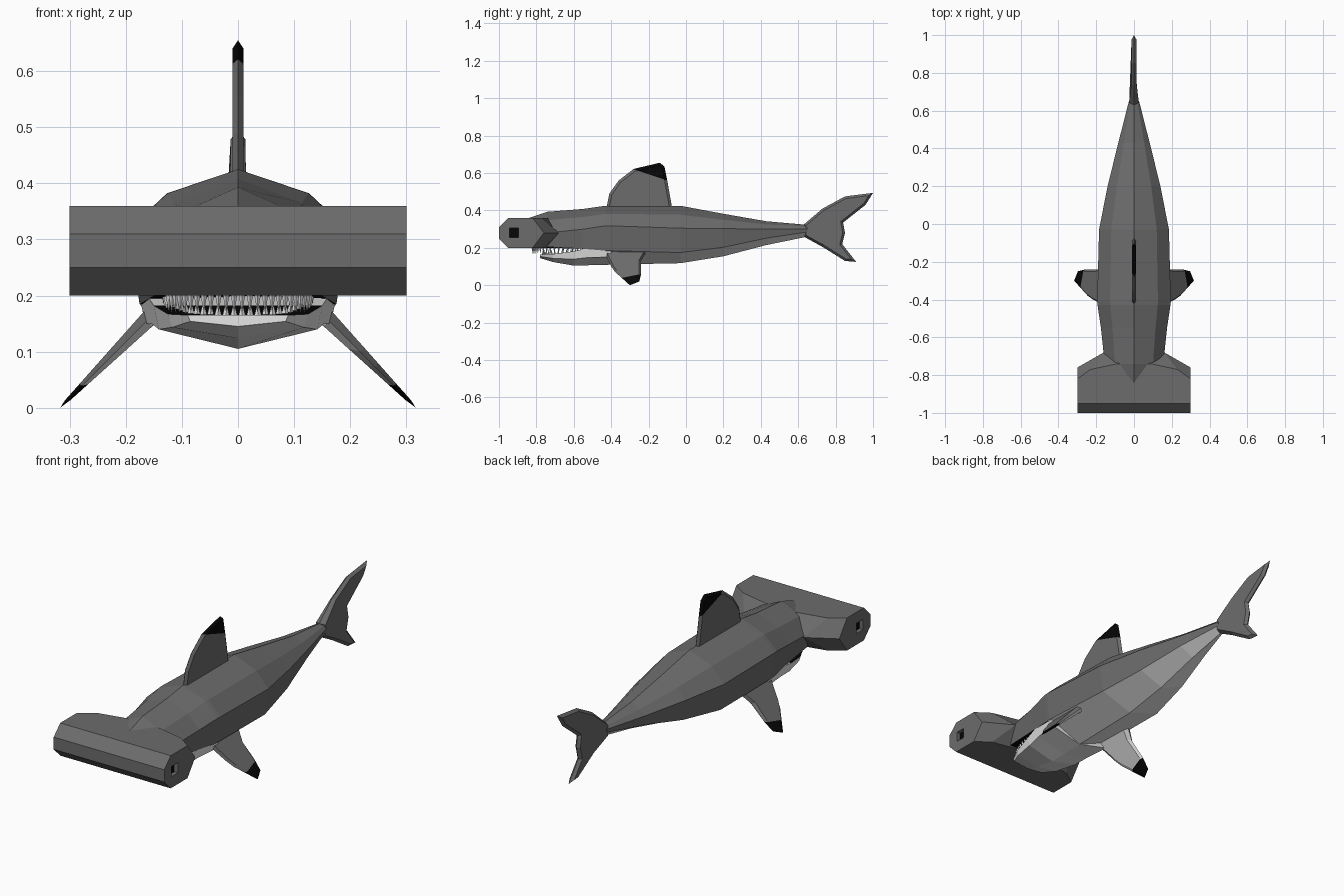
import bpy, bmesh, math
from mathutils import Vector

if "Cube" in bpy.data.objects:
    bpy.data.objects.remove(bpy.data.objects["Cube"])


def material(name, value):
    m = bpy.data.materials.new(name)
    m.use_nodes = True
    color = (value, value, value, 1)
    m.diffuse_color = color
    m.node_tree.nodes["Principled BSDF"].inputs["Base Color"].default_value = color
    return m


GREY, BELLY, BLACK = range(3)
MATERIALS = [material("skin grey", 0.15), material("belly and tooth white", 0.8),
             material("black", 0.002)]


def finish(name, bm):
    bmesh.ops.recalc_face_normals(bm, faces=bm.faces)
    mesh = bpy.data.meshes.new(name)
    bm.to_mesh(mesh)
    bm.free()
    for m in MATERIALS:
        mesh.materials.append(m)
    obj = bpy.data.objects.new(name, mesh)
    bpy.context.collection.objects.link(obj)
    return obj


def loft(name, rings, rule):
    """Skin closed rings; rule(ring, side) picks the material, side None is a cap."""
    bm = bmesh.new()
    loops = [[bm.verts.new(p) for p in r] for r in rings]
    n = len(loops[0])
    for i in range(len(loops) - 1):
        a, b = loops[i], loops[i + 1]
        for j in range(n):
            k = (j + 1) % n
            bm.faces.new((a[j], a[k], b[k], b[j])).material_index = rule(i, j)
    bm.faces.new(loops[0]).material_index = rule(0, None)
    bm.faces.new(loops[-1]).material_index = rule(len(loops) - 1, None)
    return finish(name, bm)


def blade(outline, half, rim):
    """Thin fin in the y-z plane with a wedge-shaped rim."""
    bm = bmesh.new()
    face = bm.faces.new([bm.verts.new((0, y, z)) for y, z in outline])
    bm.normal_update()
    sign = 1 if face.normal.x > 0 else -1
    bmesh.ops.inset_region(bm, faces=[face], thickness=rim, use_boundary=True,
                           use_even_offset=True)
    for v in face.verts:
        v.co.x = half * sign
    bmesh.ops.mirror(bm, geom=bm.verts[:] + bm.edges[:] + bm.faces[:],
                     axis='X', merge_dist=0.0005)
    bmesh.ops.recalc_face_normals(bm, faces=bm.faces)
    bm.normal_update()
    return bm


def paint_tip(bm, a, b, outward):
    """Cut the blade along the line a-b and blacken the outer side."""
    a = Vector((0, *a))
    d = Vector((0, *b)) - a
    normal = Vector((0, -d.z, d.y))
    if normal.z * outward < 0:
        normal.negate()
    bmesh.ops.bisect_plane(bm, geom=bm.verts[:] + bm.edges[:] + bm.faces[:],
                           plane_co=a, plane_no=normal, dist=0.0001)
    for f in bm.faces:
        if (f.calc_center_median() - a).dot(normal) > 0:
            f.material_index = BLACK


# Body: y, half width, top, side height, belly line height, bottom
stations = [
    (-.84, .13, .36, .28, .21, .205), (-.74, .155, .393, .28, .205, .2),
    (-.55, .175, .408, .3, .195, .2), (-.43, .193, .425, .318, .185, .2),
    (-.41, .195, .425, .318, .185, .11), (-.03, .185, .425, .305, .175, .118),
    (.2, .14, .382, .303, .203, .155), (.43, .083, .342, .3, .252, .215),
    (.65, .027, .323, .302, .285, .26)]
rings = []
for y, w, top, side, low, bottom in stations:
    right = [(.65 * w, y, side + .6 * (top - side)), (w, y, side), (.9 * w, y, low)]
    left = [(-x, y, z) for x, y, z in reversed(right)]
    rings.append([(0, y, top)] + right + [(0, y, bottom)] + left)


def body_color(i, j):
    if j not in (3, 4):
        return GREY
    return BLACK if i < 3 else BELLY


loft("body", rings, body_color)

# Lower jaw: y, half width, rim height, keel height; it closes at the cheeks
rings = []
for y, w, top, keel in [(-.78, .09, .165, .145), (-.71, .125, .167, .124),
                        (-.6, .15, .182, .105), (-.52, .162, .2, .107),
                        (-.4, .176, .2, .11)]:
    mid = keel + .45 * (top - keel)
    rings.append([(-w, y, top), (w, y, top), (.94 * w, y, mid), (0, y, keel),
                  (-.94 * w, y, mid)])
loft("lower_jaw", rings, lambda i, j: BLACK if j == 0 and i < 2 else BELLY)

# Wide head with a recessed square eye in each end
section = [(-1, .31), (-.95, .36), (-.82, .36), (-.76, .28), (-.82, .2),
           (-.95, .2), (-1, .25)]
eye = [(-.945, .29), (-.945, .305), (-.895, .305), (-.895, .28), (-.895, .255),
       (-.945, .255), (-.945, .27)]
neck = [(y + .08 if y > -.9 else y, z) for y, z in section]
half_head = [[(x, y, z) for y, z in ring] for x, ring in
             [(.28, eye), (.3, eye), (.3, section), (.16, neck), (.09, neck)]]
for k in (2, 4):
    half_head[3][k] = (.23, -.77, section[k][1])
other = [[(-x, y, z) for x, y, z in r] for r in reversed(half_head)]
loft("head", half_head + other, lambda i, j: BLACK if j is None else GREY)

# Dorsal fin
bm = blade([(-.43, .39), (-.41, .49), (-.36, .56), (-.28, .622), (-.14, .655),
            (-.115, .635), (-.1, .56), (-.07, .39)], .01, .014)
paint_tip(bm, (-.28, .62), (-.1, .56), 1)
finish("dorsal_fin", bm)

# Tail fin, thicker where it meets the body
bm = blade([(.63, .325), (.73, .41), (.85, .475), (1, .494), (.96, .43),
            (.865, .355), (.84, .335), (.85, .28), (.835, .22), (.91, .125),
            (.85, .13), (.73, .205), (.63, .26)], .013, .012)
for v in bm.verts:
    v.co.x *= 1 + max(0, .75 - v.co.y) * 9
finish("tail_fin", bm)

# Pectoral fins: a blade slanted outward, pale underneath
bm = blade([(-.45, .2), (-.4, .1), (-.38, .072), (-.3, .0), (-.25, .02),
            (-.24, .06), (-.24, .13), (-.2, .2)], .011, .012)
for f in bm.faces:
    f.material_index = GREY if f.normal.x > 0 else BELLY
paint_tip(bm, (-.34, .04), (-.24, .06), -1)
for v in bm.verts:
    v.co.x = v.co.x * (.3 + 10 * v.co.z) + .317 - v.co.z
fins = finish("pectoral_fins", bm)
fins.modifiers.new("mirror", 'MIRROR').use_mirror_merge = False

# Teeth: two curved rows of small pyramids
bm = bmesh.new()
for count, width, front, depth, base, height in [(30, .13, -.82, .24, .202, -.033),
                                                 (26, .115, -.765, .2, .165, .024)]:
    for n in range(count):
        t = 2 * n / (count - 1) - 1
        x = width * math.sin(t * math.pi / 2)
        y = front + depth * (1 - math.cos(t * math.pi / 2))
        z = base + .012 * abs(t) ** 2 * (height > 0)
        tip = bm.verts.new((x, y, z + height))
        ring = [bm.verts.new((x + dx * .006, y + dy * .006, z))
                for dx, dy in ((1, 0), (0, 1), (-1, 0), (0, -1))]
        bm.faces.new(ring)
        for k in range(4):
            bm.faces.new((ring[k], ring[(k + 1) % 4], tip))
for f in bm.faces:
    f.material_index = BELLY
finish("teeth", bm)
